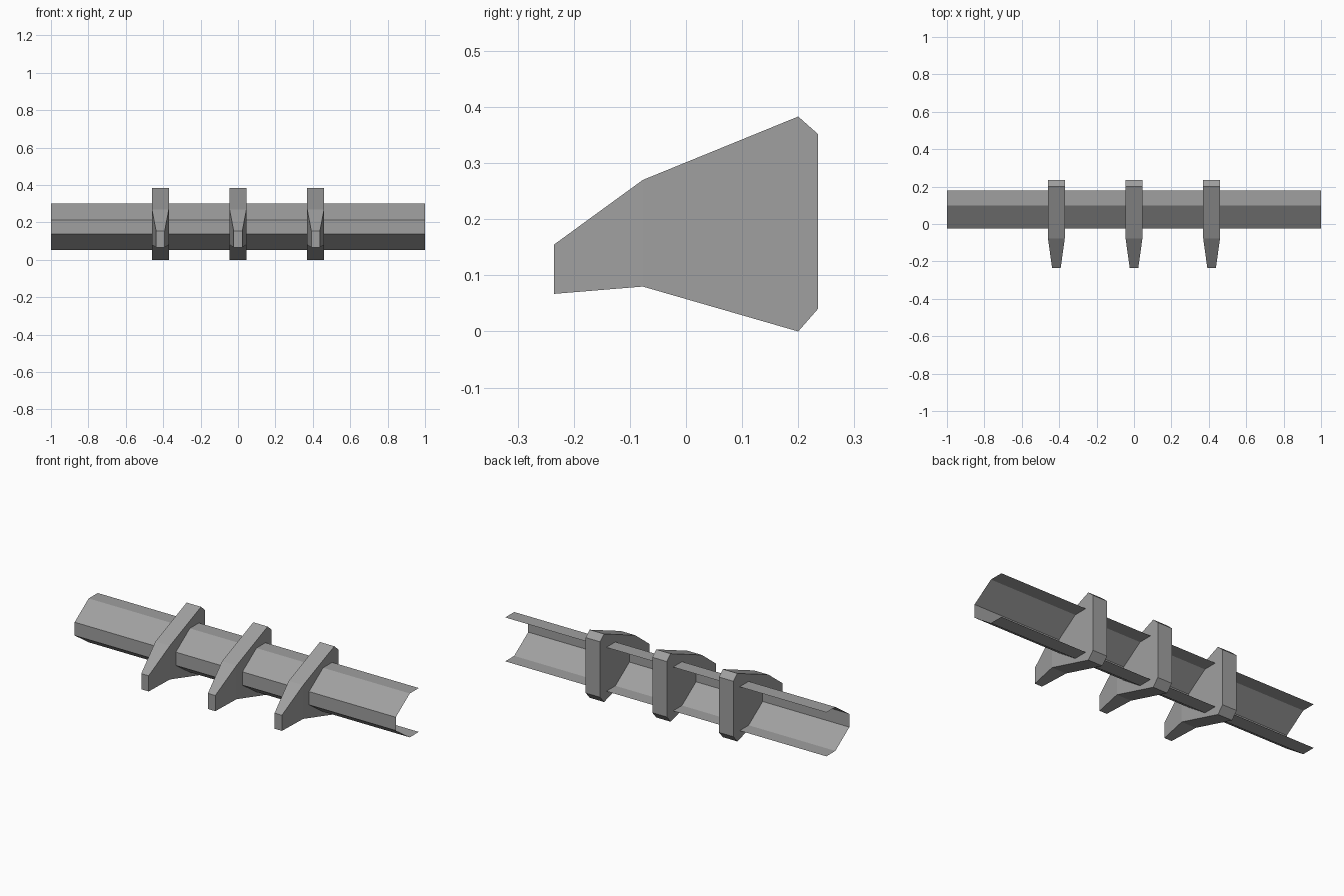
import bpy
import bmesh

cube = bpy.data.objects.get("Cube")
if cube:
    bpy.data.objects.remove(cube, do_unlink=True)

grey = bpy.data.materials.new("plain grey")
grey.use_nodes = True
grey.diffuse_color = (0.35, 0.35, 0.35, 1)
grey.node_tree.nodes["Principled BSDF"].inputs["Base Color"].default_value = grey.diffuse_color


def finish(name, bm):
    mesh = bpy.data.meshes.new(name)
    bm.to_mesh(mesh)
    bm.free()
    mesh.materials.append(grey)
    obj = bpy.data.objects.new(name, mesh)
    bpy.context.collection.objects.link(obj)
    return obj


# Folded sheet channel, open at the back, swept along x
CHANNEL = [(0.18, 0.30), (0.10, 0.30), (-0.025, 0.214),
           (-0.025, 0.139), (0.10, 0.053), (0.18, 0.053)]
bm = bmesh.new()
left, right = ([bm.verts.new((x, y, z)) for y, z in CHANNEL] for x in (1, -1))
for i in range(len(CHANNEL) - 1):
    bm.faces.new((left[i], right[i], right[i + 1], left[i + 1]))
finish("channel", bm)

# Bracket outline: y, z and half width, tapering to the front nose
BRACKET = [(-0.235, 0.067, 0.023), (-0.077, 0.08, 0.045), (0.2, 0, 0.045),
           (0.235, 0.04, 0.045), (0.235, 0.352, 0.045), (0.2, 0.383, 0.045),
           (-0.077, 0.27, 0.045), (-0.235, 0.155, 0.023)]


def bracket(name, cx):
    bm = bmesh.new()
    sides = [[bm.verts.new((cx + s * w, y, z)) for y, z, w in BRACKET]
             for s in (1, -1)]
    n = len(BRACKET)
    for ring in sides:
        # The flat body and the tapering nose are separate faces
        bm.faces.new(ring[1:-1])
        bm.faces.new((ring[0], ring[1], ring[-2], ring[-1]))
    a, b = sides
    for i in range(n):
        j = (i + 1) % n
        bm.faces.new((a[i], b[i], b[j], a[j]))
    bmesh.ops.recalc_face_normals(bm, faces=bm.faces[:])
    finish(name, bm)


for name, cx in (("right_bracket", -0.415), ("middle_bracket", 0), ("left_bracket", 0.415)):
    bracket(name, cx)
